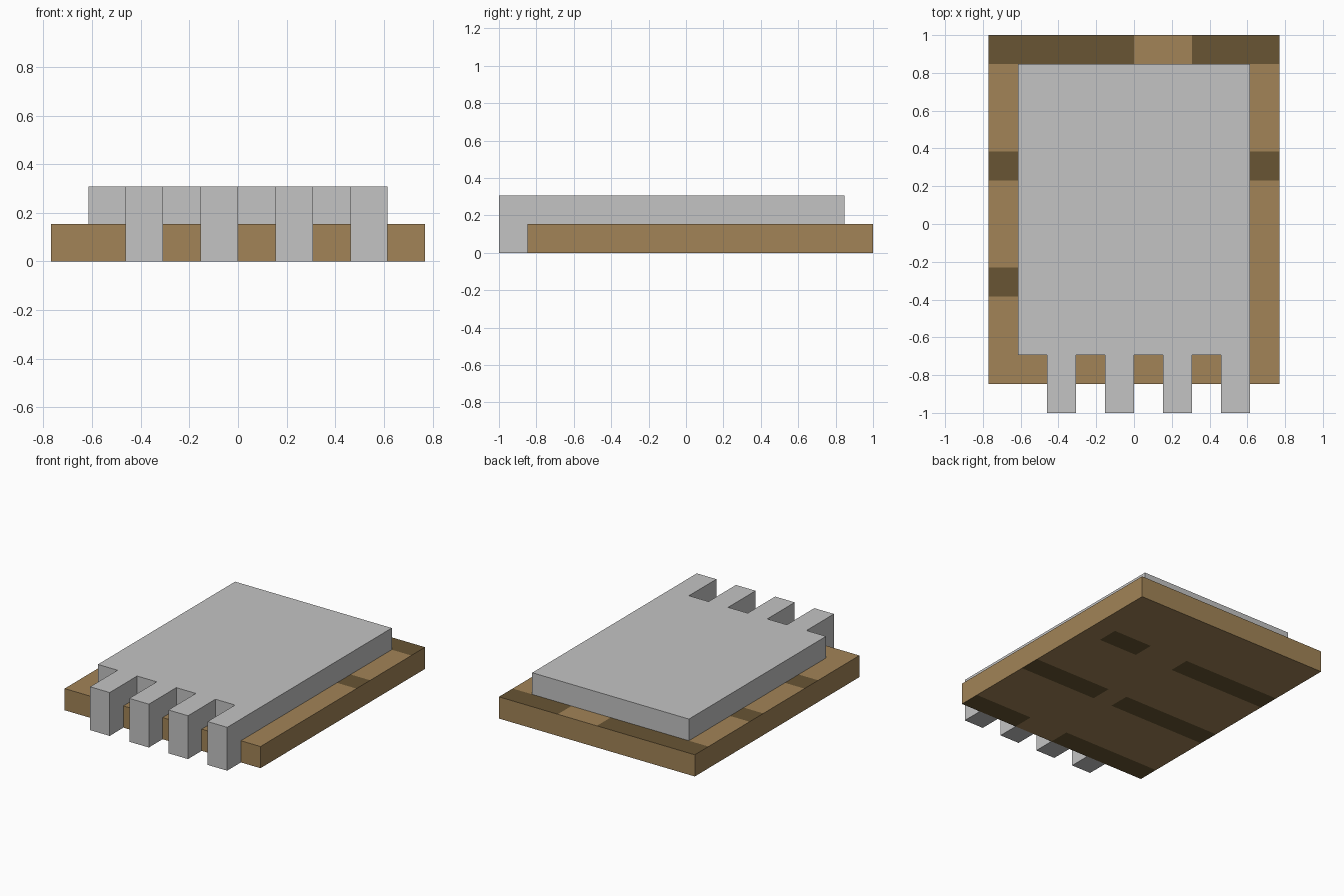
import bpy, bmesh
from mathutils import Matrix

U = 2 / 13  # one cell of the layout

default = bpy.data.objects.get("Cube")
if default:
    bpy.data.objects.remove(default, do_unlink=True)


def make_material(name, rgb):
    mat = bpy.data.materials.new(name)
    mat.use_nodes = True
    mat.diffuse_color = (*rgb, 1)
    mat.node_tree.nodes["Principled BSDF"].inputs["Base Color"].default_value = (*rgb, 1)
    return mat


tan = make_material("tan wood", (0.36, 0.23, 0.095))
brown = make_material("dark brown wood", (0.138, 0.09, 0.034))
grey = make_material("light grey wool", (0.55, 0.55, 0.55))


def cell_grid(columns, rows, centre_y, z):
    """Flat sheet of square cells."""
    bm = bmesh.new()
    place = (Matrix.Translation((0, centre_y * U, z * U))
             @ Matrix.Diagonal((columns * U, rows * U, 1, 1)))
    bmesh.ops.create_grid(bm, x_segments=columns, y_segments=rows, size=0.5, matrix=place)
    return bm


def extrude(bm, faces, dz):
    out = bmesh.ops.extrude_face_region(bm, geom=faces)["geom"]
    verts = [g for g in out if isinstance(g, bmesh.types.BMVert)]
    bmesh.ops.translate(bm, verts=verts, vec=(0, 0, dz * U))
    bmesh.ops.recalc_face_normals(bm, faces=bm.faces[:])
    bm.normal_update()


def finish(bm, name, materials):
    bmesh.ops.dissolve_limit(bm, angle_limit=0.01, verts=bm.verts[:], edges=bm.edges[:],
                             delimit={'MATERIAL'})
    mesh = bpy.data.meshes.new(name)
    bm.to_mesh(mesh)
    bm.free()
    for mat in materials:
        mesh.materials.append(mat)
    obj = bpy.data.objects.new(name, mesh)
    bpy.context.collection.objects.link(obj)


# Wooden base, with dark joint bands broken by gaps, mirrored front to back below
bm = cell_grid(10, 12, 0.5, 0)
extrude(bm, bm.faces[:], 1)
band_gaps = {0: {3, 4}, 4: {4}, 8: {0, 3, 4}}
for face in bm.faces:
    if abs(face.normal.z) > 0.5:
        centre = face.calc_center_median()
        column = int(5 - centre.x / U)
        row = int(6.5 - centre.y / U)
        if face.normal.z < 0:
            row = 11 - row
        if row in band_gaps and column not in band_gaps[row]:
            face.material_index = 1
finish(bm, "wooden_base", [tan, brown])

# Wool pad: slab with a comb of four strips that fold down over the front
bm = cell_grid(8, 12, -0.5, 2)
spare = []
for face in bm.faces:
    centre = face.calc_center_median()
    if centre.y < -4.5 * U and int(centre.x / U + 4) % 2 == 0:
        spare.append(face)
bmesh.ops.delete(bm, geom=spare, context='FACES')
extrude(bm, bm.faces[:], -1)
tips = [f for f in bm.faces
        if f.normal.z < -0.5 and f.calc_center_median().y < -5.5 * U]
extrude(bm, tips, -1)
finish(bm, "wool_pad", [grey])
